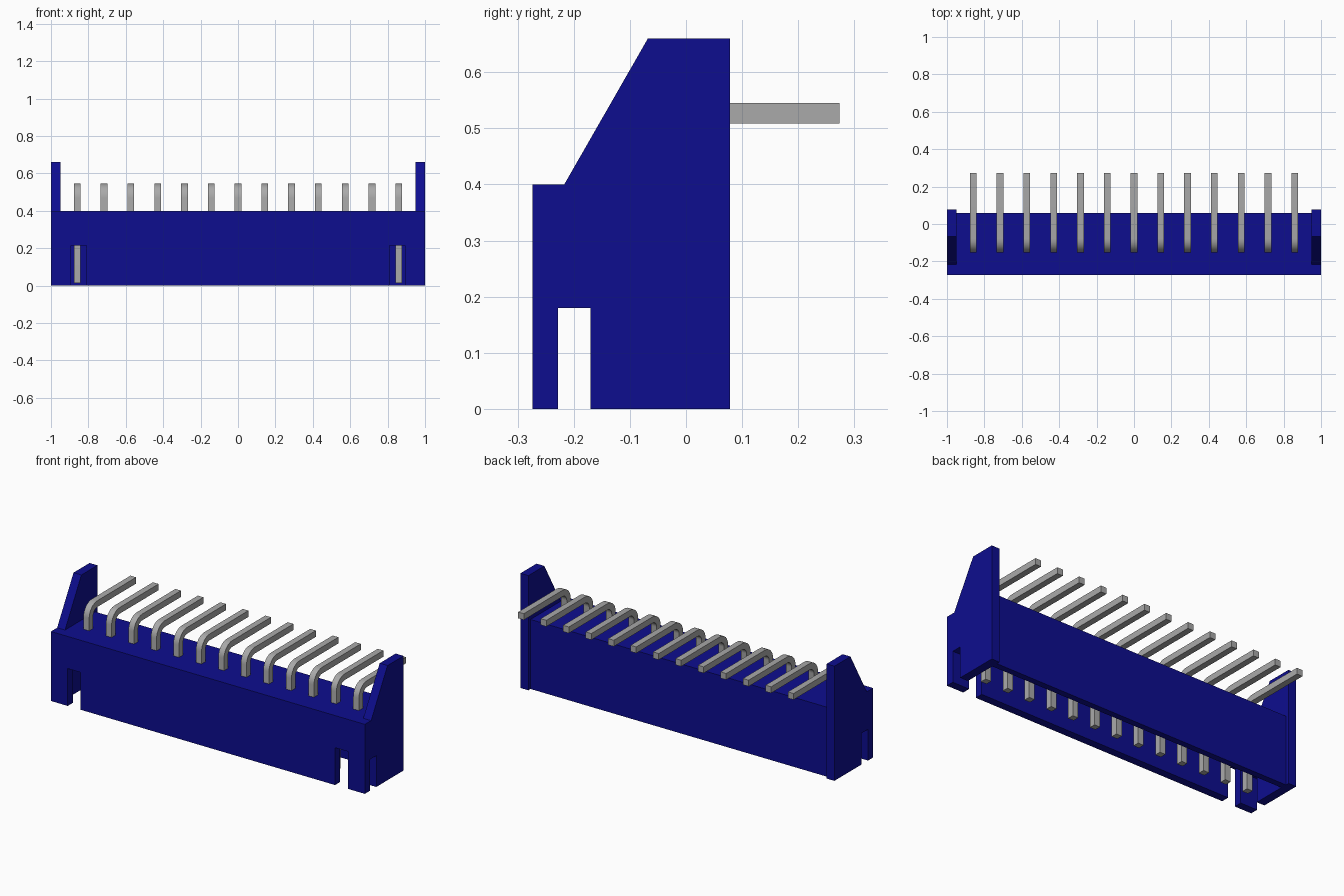
import bpy, bmesh, math

if "Cube" in bpy.data.objects:
    bpy.data.objects.remove(bpy.data.objects["Cube"], do_unlink=True)


def material(name, rgb, metallic=0.0):
    m = bpy.data.materials.new(name)
    m.use_nodes = True
    m.diffuse_color = (*rgb, 1)
    m.node_tree.nodes["Principled BSDF"].inputs["Base Color"].default_value = (*rgb, 1)
    return m


BLUE = material("navy blue plastic", (0.004, 0.004, 0.275))
GREY = material("grey metal", (0.40, 0.40, 0.40))


def prism(name, pts, axis, a, b, mat):
    """Extrude a 2D outline from a to b along x (outline in y,z) or y (outline in x,z)."""
    place = (lambda u, v, w: (w, u, v)) if axis == "x" else (lambda u, v, w: (u, w, v))
    bm = bmesh.new()
    face = bm.faces.new([bm.verts.new(place(u, v, a)) for u, v in pts])
    ext = bmesh.ops.extrude_face_region(bm, geom=[face])
    shift = place(0, 0, b - a)
    bmesh.ops.translate(bm, vec=shift,
                        verts=[g for g in ext["geom"] if isinstance(g, bmesh.types.BMVert)])
    bmesh.ops.recalc_face_normals(bm, faces=bm.faces)
    me = bpy.data.meshes.new(name)
    bm.to_mesh(me)
    bm.free()
    me.materials.append(mat)
    ob = bpy.data.objects.new(name, me)
    bpy.context.collection.objects.link(ob)
    return ob


def rect(u0, u1, v0, v1):
    return [(u0, v0), (u1, v0), (u1, v1), (u0, v1)]


# Housing dimensions
FRONT, BACK, TOP = -0.274, 0.058, 0.40
WALL, INNER_X, CEILING = 0.046, 0.95, 0.29

# End plates with a sloped ear and a notch open at the bottom
plate = [(FRONT, 0), (-0.228, 0), (-0.228, 0.18), (-0.17, 0.18), (-0.17, 0),
         (0.078, 0), (0.078, 0.66), (-0.068, 0.66), (-0.217, TOP), (FRONT, TOP)]
for side, s in (("left", 1), ("right", -1)):
    prism(side + "_end_plate", plate, "x", s * INNER_X, s * 1.0, BLUE)

# Front wall with two slots open at the bottom
half = [(0.81, 0), (0.81, 0.215), (0.893, 0.215), (0.893, 0), (INNER_X, 0), (INNER_X, TOP)]
outline = half + [(-x, z) for x, z in reversed(half)]
prism("front_wall", outline, "y", FRONT, FRONT + WALL, BLUE)

# Back wall and the solid block that holds the pins
prism("back_wall", rect(-INNER_X, INNER_X, 0, TOP), "y", BACK - 0.036, BACK, BLUE)
prism("pin_block", rect(-INNER_X, INNER_X, CEILING, TOP), "y", FRONT + WALL, BACK - 0.036, BLUE)

# Right-angle pins: straight leg, rounded bend, straight tail
PIN, Y0, Z1, TAIL, R = 0.036, -0.153, 0.545, 0.274, 0.075
cy, cz = Y0 + R, Z1 - R


def arc(r, steps=8):
    return [(cy - r * math.cos(t), cz + r * math.sin(t))
            for t in (i * math.pi / 2 / steps for i in range(steps + 1))]


pin = ([(Y0, 0.015)] + arc(R) + [(TAIL, Z1), (TAIL, Z1 - PIN)]
       + arc(R - PIN)[::-1] + [(Y0 + PIN, 0.015)])
COUNT, PITCH = 13, 0.1432
for i in range(COUNT):
    x = (i - (COUNT - 1) / 2) * PITCH
    ob = prism(f"pin_{i + 1}", pin, "x", x - PIN / 2, x + PIN / 2, GREY)
    bpy.ops.object.select_all(action="DESELECT")
    ob.select_set(True)
    bpy.context.view_layer.objects.active = ob
    bpy.ops.object.shade_smooth_by_angle(angle=math.radians(30))
